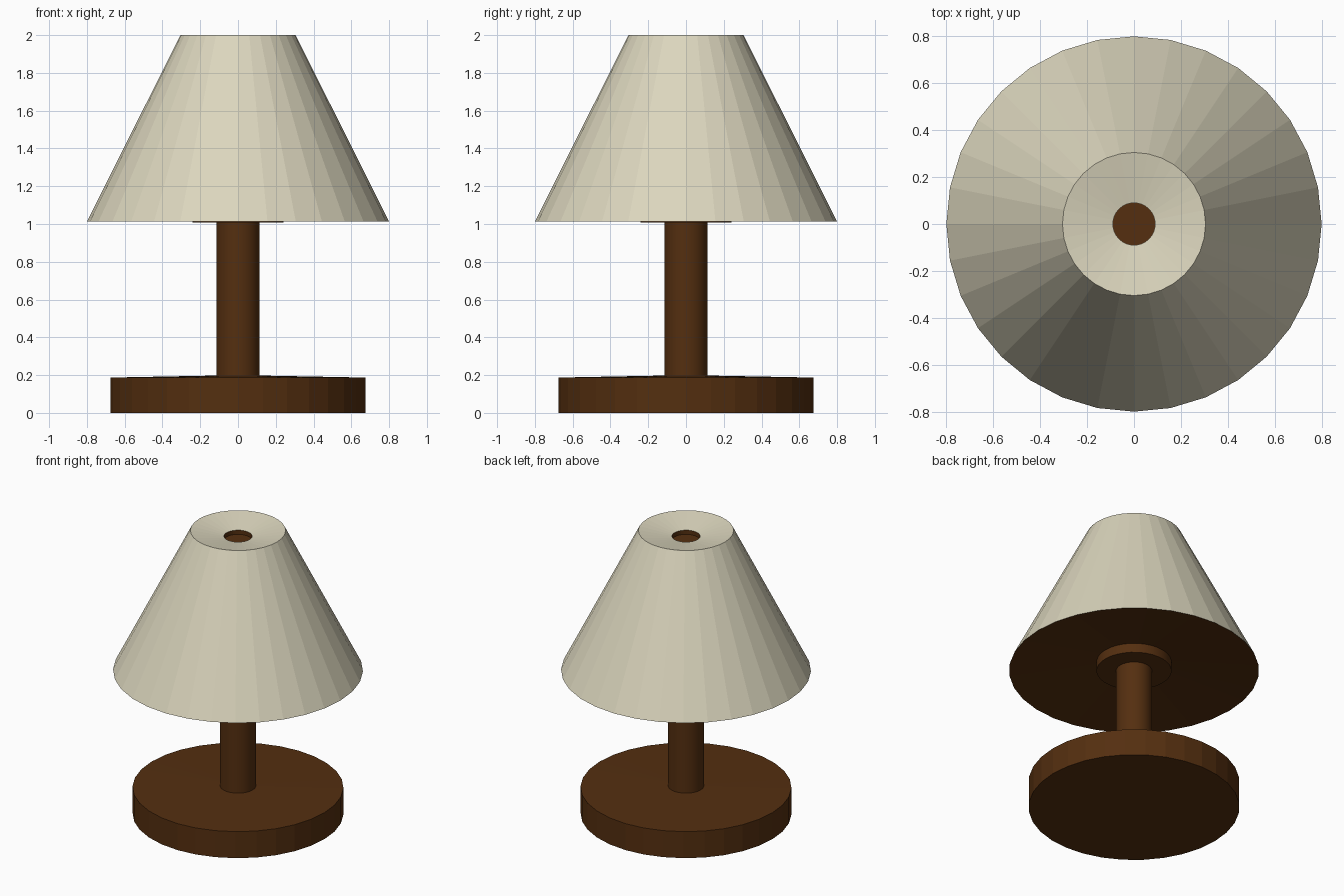
import bpy
import math

SIDES = 32

cube = bpy.data.objects.get("Cube")
if cube:
    bpy.data.objects.remove(cube, do_unlink=True)


def make_material(name, rgb):
    mat = bpy.data.materials.new(name)
    mat.use_nodes = True
    colour = (*rgb, 1.0)
    mat.diffuse_color = colour
    mat.node_tree.nodes["Principled BSDF"].inputs["Base Color"].default_value = colour
    return mat


brown = make_material("dark wood brown", (0.089, 0.028, 0.005))
cream = make_material("cream fabric", (0.71, 0.67, 0.51))


def lathe(name, profile, materials, bands=None):
    """Turn a (radius, height) profile, bottom axis to top axis, into a solid."""
    verts, rings, faces, slots = [], [], [], []
    for radius, z in profile:
        start = len(verts)
        count = 1 if radius == 0 else SIDES
        for i in range(count):
            a = math.tau * i / SIDES
            verts.append((radius * math.cos(a), radius * math.sin(a), z))
        rings.append([start + i % count for i in range(SIDES)])
    for band, (low, high) in enumerate(zip(rings, rings[1:])):
        for i in range(SIDES):
            j = (i + 1) % SIDES
            corners = [low[i], low[j], high[j], high[i]]
            faces.append(list(dict.fromkeys(corners)))
            slots.append(bands[band] if bands else 0)
    mesh = bpy.data.meshes.new(name)
    mesh.from_pydata(verts, [], faces)
    for mat in materials:
        mesh.materials.append(mat)
    for face, slot in zip(mesh.polygons, slots):
        face.material_index = slot
    mesh.update()
    obj = bpy.data.objects.new(name, mesh)
    bpy.context.collection.objects.link(obj)
    return obj


# Round foot with a slightly raised top
lathe("base", [(0, 0), (0.675, 0), (0.675, 0.187), (0, 0.2)], [brown])

# Upright post
stem = lathe("stem", [(0, 0.15), (0.115, 0.15), (0.115, 1.2), (0, 1.2)], [brown])

# Collar holding the shade
collar = lathe("collar", [(0, 1.008), (0.24, 1.008), (0.24, 1.12), (0, 1.12)], [brown])

# Tapered shade: brown hollow underside, cream outside and dished top, brown socket
lathe("shade",
      [(0, 1.1), (0.8, 1.012), (0.305, 2.0), (0.09, 1.96), (0.09, 1.93), (0, 1.93)],
      [brown, cream], bands=[0, 1, 1, 0, 0])

# Soften only the narrow round parts
for obj in (stem, collar):
    bpy.ops.object.select_all(action="DESELECT")
    obj.select_set(True)
    bpy.context.view_layer.objects.active = obj
    bpy.ops.object.shade_smooth_by_angle(angle=math.radians(30))
